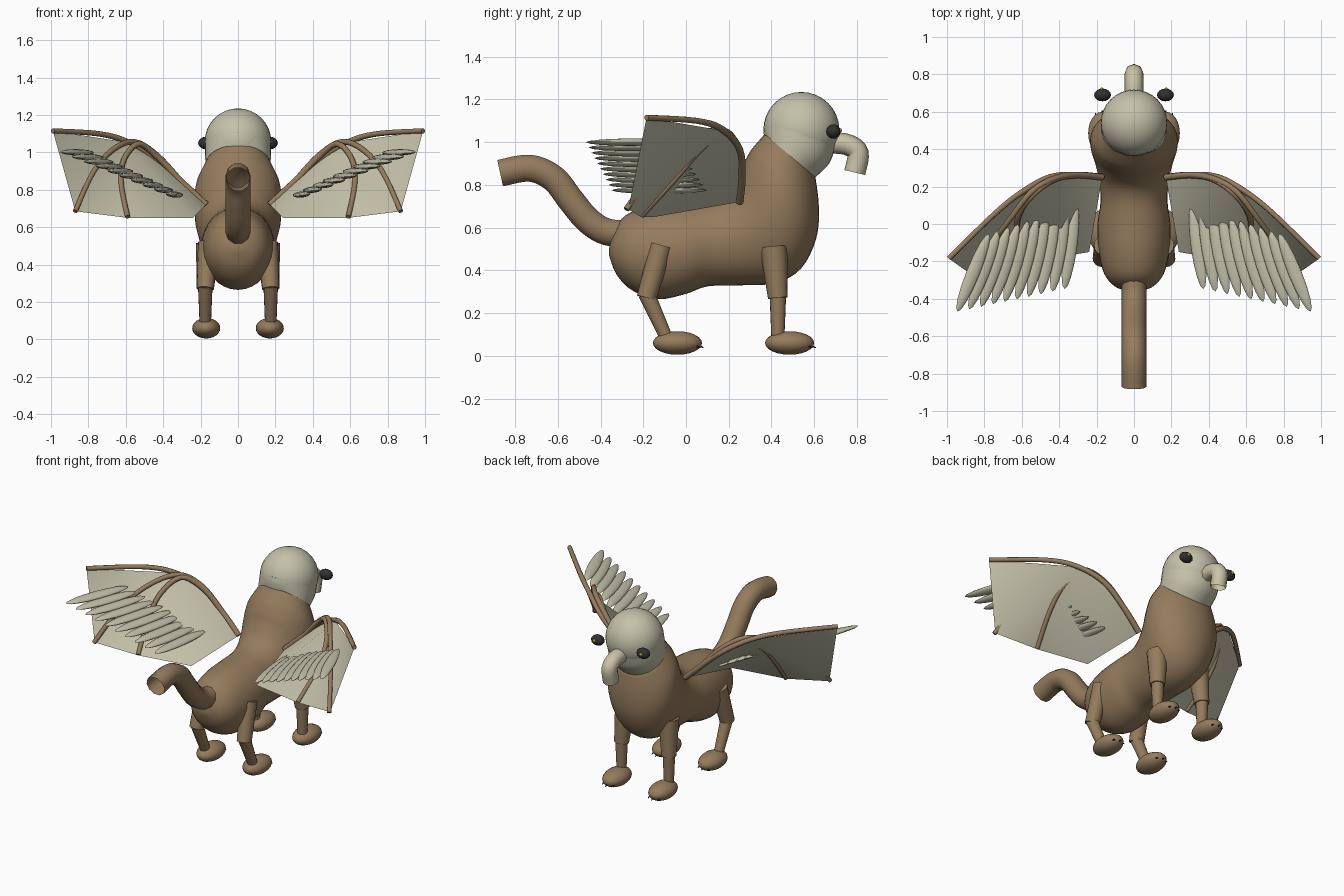
import bpy, bmesh, math
from mathutils import Vector, Matrix

if "Cube" in bpy.data.objects:
    bpy.data.objects.remove(bpy.data.objects["Cube"])


def material(name, rgb):
    m = bpy.data.materials.new(name)
    m.diffuse_color = (*rgb, 1)
    m.use_nodes = True
    m.node_tree.nodes["Principled BSDF"].inputs["Base Color"].default_value = m.diffuse_color
    return m


BROWN = material("brown fur", (0.30, 0.20, 0.11))
CREAM = material("cream plumage", (0.55, 0.53, 0.40))
HORN = material("horn", (0.60, 0.54, 0.38))
DARK = material("dark", (0.03, 0.03, 0.03))
AMBER = material("amber", (0.6, 0.3, 0.03))


def finish(bm, name, mat, recalc=True):
    if recalc:
        bmesh.ops.recalc_face_normals(bm, faces=bm.faces)
    me = bpy.data.meshes.new(name)
    bm.to_mesh(me)
    bm.free()
    me.materials.append(mat)
    for p in me.polygons:
        p.use_smooth = True
    me.set_sharp_from_angle(angle=math.radians(50))
    ob = bpy.data.objects.new(name, me)
    bpy.context.collection.objects.link(ob)
    return ob


def spline(pts, steps):
    """Smooth curve through points of any dimension."""
    pts = [Vector(p) for p in pts]
    out = []
    for i in range(len(pts) - 1):
        a, b, c, d = pts[max(i - 1, 0)], pts[i], pts[i + 1], pts[min(i + 2, len(pts) - 1)]
        for k in range(steps):
            t = k / steps
            out.append(0.5 * (2 * b + (c - a) * t + (2 * a - 5 * b + 4 * c - d) * t ** 2
                              + (3 * b - a - 3 * c + d) * t ** 3))
    return out + [pts[-1]]


def skin(name, rings, mat, cap=True):
    bm = bmesh.new()
    vs = [[bm.verts.new(p) for p in r] for r in rings]
    n = len(vs[0])
    for a, b in zip(vs, vs[1:]):
        for i in range(n):
            bm.faces.new((a[i], a[(i + 1) % n], b[(i + 1) % n], b[i]))
    if cap:
        bm.faces.new(vs[0])
        bm.faces.new(vs[-1])
    return finish(bm, name, mat)


def tube(name, pts, r0, r1, mat, sides=8, steps=5, cap=True):
    path = spline(pts, steps)
    rings, u = [], Vector((1, 0, 0.01))
    for i, p in enumerate(path):
        t = (path[min(i + 1, len(path) - 1)] - path[max(i - 1, 0)]).normalized()
        u = (u - t * u.dot(t)).normalized()
        v = t.cross(u)
        r = r0 + (r1 - r0) * i / (len(path) - 1)
        rings.append([p + r * (u * math.cos(a) + v * math.sin(a))
                      for a in (2 * math.pi * k / sides for k in range(sides))])
    return skin(name, rings, mat, cap)


def ellipsoid(name, loc, radii, mat, rot=None, seg=24):
    bm = bmesh.new()
    bmesh.ops.create_uvsphere(bm, u_segments=seg, v_segments=seg // 2, radius=1)
    m = Matrix.Translation(loc) @ (rot or Matrix()) @ Matrix.Diagonal((*radii, 1))
    bm.transform(m)
    return finish(bm, name, mat)


def loft(name, sections, mat, steps=4, seg=32):
    """Sections: top y, top z, bottom y, bottom z, half width."""
    rings = []
    for ty, tz, by, bz, w in spline(sections, steps):
        top, bot = Vector((0, ty, tz)), Vector((0, by, bz))
        c, h = (top + bot) / 2, (top - bot) / 2
        rings.append([c + h * math.cos(a) + Vector((w * math.sin(a), 0, 0))
                      for a in (2 * math.pi * k / seg for k in range(seg))])
    return skin(name, rings, mat)


# Body and neck
loft("body", [(-.36, .50, -.36, .47, .02), (-.345, .57, -.325, .38, .10),
              (-.28, .66, -.25, .305, .16), (-.15, .70, -.13, .265, .19),
              (0, .71, 0, .29, .195), (.12, .725, .10, .325, .18),
              (.20, .77, .25, .33, .185), (.25, .85, .42, .34, .21),
              (.27, .90, .54, .41, .23), (.285, .93, .61, .55, .235),
              (.31, .97, .622, .70, .22), (.37, 1.04, .605, .84, .17)], BROWN)

# Head with short collar
ellipsoid("head", (0, .54, 1.057), (.178, .178, .178), CREAM, seg=32)
loft("collar", [(.367, 1.04, .605, .835, .172), (.365, 1.07, .67, .90, .177),
                (.37, 1.11, .70, .98, .176)], CREAM)

# Hooked beak and tail, open at their ends
tube("beak", [(0, .66, .997), (0, .75, .99), (0, .805, .95), (0, .79, .858)],
     .05, .05, HORN, cap=False)
tube("tail", [(0, -.25, .57), (0, -.37, .58), (0, -.46, .635), (0, -.54, .73),
              (0, -.62, .83), (0, -.73, .878), (0, -.87, .855)],
     .066, .066, BROWN, sides=10, cap=False)

LEGS = {  # upper top, knee, ankle (y, z), paw y, upper top radius
    "front": ((.41, .51), (.43, .27), (.43, .07), .485, .065),
    "hind": ((-.115, .515), (-.185, .27), (-.09, .08), -.04, .054),
}
SHOULDER = [(.17, .25, .72), (.30, .262, .84)]
FINGERS = {
    "leading": [(.45, .25, .97), (.60, .17, 1.06), (.75, .05, 1.10), (.99, -.185, 1.115)],
    "middle": [(.43, .24, .98), (.55, .17, 1.055), (.66, .03, 1.02), (.77, -.12, .90),
               (.87, -.28, .685)],
    "inner": [(.42, .24, .965), (.53, .165, 1.045), (.61, .06, .96), (.625, -.05, .83),
              (.59, -.21, .655)],
}

for s, side in ((1, "right"), (-1, "left")):
    # Eyes
    ellipsoid(f"{side}_eye", (s * .168, .69, 1.05), (.045, .034, .034), DARK, seg=16)
    ellipsoid(f"{side}_pupil", (s * .172, .72, 1.055), (.011, .01, .011), AMBER, seg=8)

    # Legs, paws and claws
    for leg, (top, knee, ankle, py, r) in LEGS.items():
        n = f"{side}_{leg}"
        x = s * .175
        tube(n + "_upper_leg", [(s * .16, *top), (x, *knee)], r, .046, BROWN, 16, 1)
        tube(n + "_lower_leg", [(x, knee[0], knee[1] + .02), (x, *ankle)],
             .039, .03, BROWN, 16, 1)
        ellipsoid(n + "_paw", (s * .17, py, .06), (.075, .115, .055), BROWN)
        for k in (-1, 0, 1):
            cx = s * .17 + k * .035
            cy = py + (.105 if k == 0 else .09)
            tube(f"{n}_claw_{k + 2}", [(cx, cy - .015, .05), (cx, cy + .018, .038)],
                 .009, .002, DARK, 6, 1)

    # Wing bones
    for name, pts in FINGERS.items():
        tube(f"{side}_{name}_wing_bone", [(s * x, y, z) for x, y, z in SHOULDER + pts],
             .018, .014, BROWN)

    # Wing membrane fanned from the wrist
    bm = bmesh.new()
    edge = [(.99, -.185, 1.115), (.87, -.27, .685), (.59, -.21, .65), (.24, -.15, .65),
            (.17, .25, .72), (.30, .262, .84), (.45, .25, .97)]
    rim = [bm.verts.new((s * x, y, z)) for x, y, z in edge]
    wrist = bm.verts.new((s * .60, .17, 1.055))
    for a, b in zip(rim, rim[1:]):
        f = bm.faces.new((wrist, a, b))
        f.normal_update()
        if f.normal.y > 0:
            f.normal_flip()
    finish(bm, f"{side}_wing_membrane", CREAM, recalc=False)

    # Row of flight feathers
    for i in range(10):
        t = i / 9
        loc = (s * (.34 + .52 * t), -.125 - .135 * t, .775 + .225 * t)
        rot = (Matrix.Rotation(s * math.radians(8 + 14 * t), 4, "Z")
               @ Matrix.Rotation(-s * math.radians(10), 4, "Y"))
        ellipsoid(f"{side}_feather_{i + 1}", loc, (.036, .225, .016), CREAM, rot, 16)
